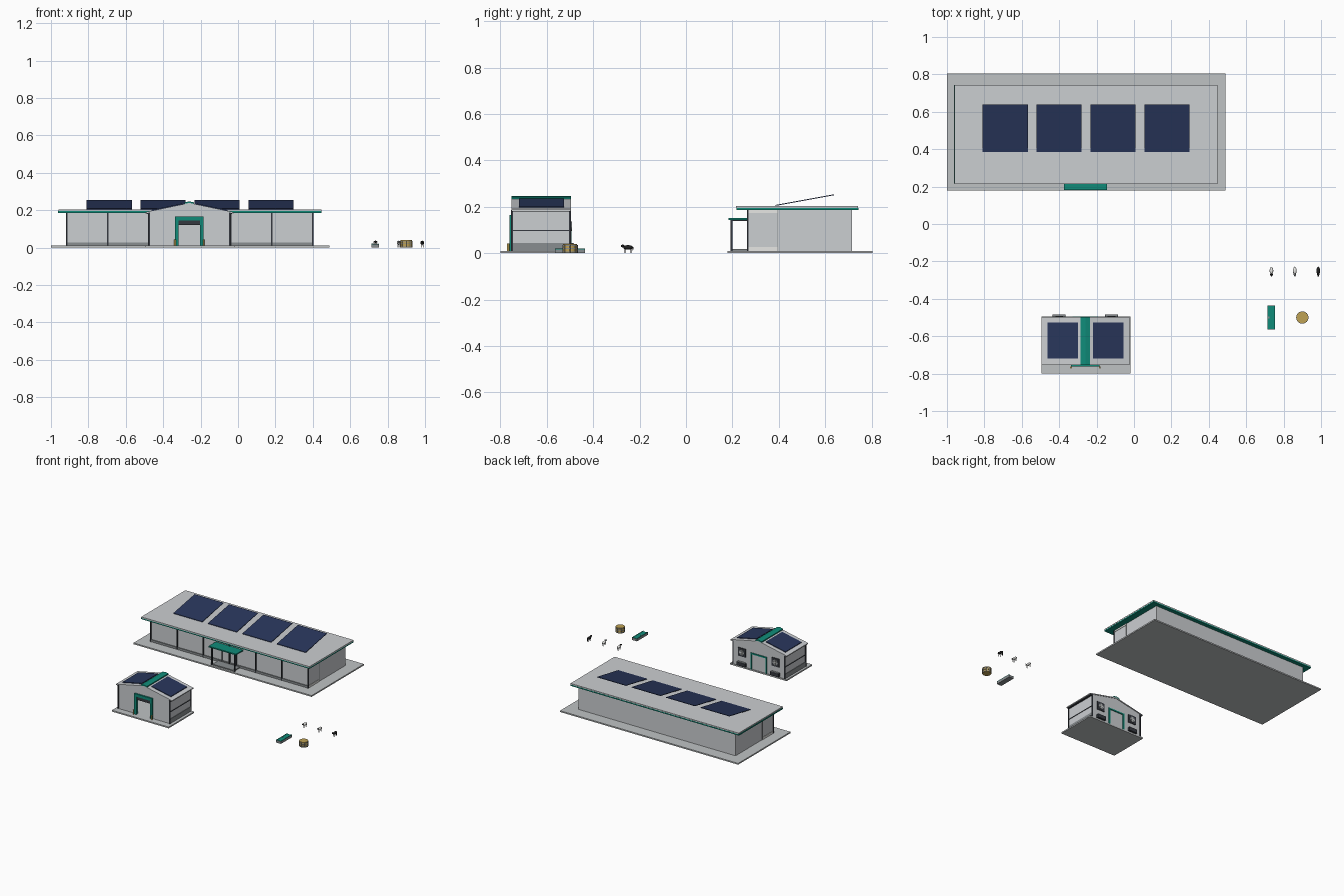
import bpy, bmesh, math
from mathutils import Vector, Matrix

cube = bpy.data.objects.get("Cube")
if cube:
    bpy.data.objects.remove(cube, do_unlink=True)


def material(name, r, g, b):
    m = bpy.data.materials.new(name)
    m.use_nodes = True
    m.diffuse_color = (r, g, b, 1)
    bsdf = next(n for n in m.node_tree.nodes if n.type == 'BSDF_PRINCIPLED')
    bsdf.inputs["Base Color"].default_value = (r, g, b, 1)
    return m


concrete = material("concrete grey", .52, .54, .55)
cladding = material("light cladding", .60, .62, .64)
navy = material("solar navy", .022, .037, .105)
teal = material("teal trim", .005, .26, .19)
charcoal = material("charcoal frame", .035, .04, .05)
steel = material("steel grey", .25, .27, .28)
straw = material("straw tan", .52, .36, .09)
white = material("white", .8, .8, .78)
black = material("black", .015, .015, .015)


def finish(name, bm, mat):
    bmesh.ops.recalc_face_normals(bm, faces=bm.faces)
    mesh = bpy.data.meshes.new(name)
    bm.to_mesh(mesh)
    bm.free()
    mesh.materials.append(mat)
    ob = bpy.data.objects.new(name, mesh)
    bpy.context.collection.objects.link(ob)
    return ob


def box(name, x0, x1, y0, y1, z0, z1, mat):
    bm = bmesh.new()
    bmesh.ops.create_cube(bm, size=1)
    for v in bm.verts:
        v.co = Vector((x1 if v.co.x > 0 else x0, y1 if v.co.y > 0 else y0, z1 if v.co.z > 0 else z0))
    return finish(name, bm, mat)


def prism(name, pts, a, b, mat, axis='y'):
    """Extrude a (side, height) profile from a to b along an axis."""
    bm = bmesh.new()
    place = (lambda p: (p[0], a, p[1])) if axis == 'y' else (lambda p: (a, p[0], p[1]))
    face = bm.faces.new([bm.verts.new(place(p)) for p in pts])
    ext = bmesh.ops.extrude_face_region(bm, geom=[face])
    step = Vector((0, b - a, 0)) if axis == 'y' else Vector((b - a, 0, 0))
    bmesh.ops.translate(bm, vec=step, verts=[g for g in ext['geom'] if isinstance(g, bmesh.types.BMVert)])
    return finish(name, bm, mat)


def drum(name, loc, r, h, mat, axis='z', sides=24):
    bm = bmesh.new()
    rot = Matrix.Rotation(math.pi / 2, 4, 'X') if axis == 'y' else Matrix()
    bmesh.ops.create_cone(bm, cap_ends=True, segments=sides, radius1=r, radius2=r, depth=h,
                          matrix=Matrix.Translation(loc) @ rot)
    return finish(name, bm, mat)


# Long hall: pad, body, flat roof with trim
PAD = .01
L, R, F, B = -.915, .40, .27, .715
box("hall_pad", -1, .49, .18, .805, 0, PAD, concrete)
box("hall_body", L, R, F, B, PAD, .19, cladding)
box("hall_sill", L, R, F - .006, F, PAD, .026, steel)
box("hall_fascia", -.963, .446, .217, .743, .186, .195, teal)
box("hall_roof", -.96, .447, .215, .742, .195, .204, cladding)
for i in range(7):
    x = L + i * (R - L) / 6
    box("hall_mullion", x - .004, x + .004, F - .008, F, PAD, .187, charcoal)
for x, s in ((L, -1), (R, 1)):
    outer = x + s * .003
    for z0, z1 in ((PAD, .027), (.174, .186)):
        box("hall_end_strip", min(x, outer), max(x, outer), F, .395, z0, z1, white)
    box("hall_end_joint", min(x, outer), max(x, outer), .394, .397, PAD, .186, steel)

# Tilted solar arrays on the hall
for i in range(4):
    x = -.81 + i * .2883
    prism("hall_solar_panel", [(.385, .204), (.638, .250), (.638, .254), (.385, .208)], x, x + .242, navy, 'x')

# Entrance canopy, posts and doors
box("entrance_canopy", -.375, -.145, .183, .268, .143, .152, teal)
box("entrance_step", -.35, -.17, .195, F - .006, PAD, .018, steel)
for x in (-.355, -.165):
    box("canopy_post", x - .004, x + .004, .192, .200, PAD, .143, charcoal)
    box("canopy_beam", x - .003, x + .003, .192, F, .138, .143, charcoal)
for x in (-.32, -.20):
    box("entrance_jamb", x - .003, x + .003, F - .008, F, PAD, .13, charcoal)
box("entrance_lintel", -.323, -.197, F - .008, F, .125, .131, charcoal)

# Gabled barn: pad, gable ends, side walls
C, HW, YF, YB = -.26, .215, -.75, -.50
EAVE, PEAK = .187, .232
DW, DH = .0575, .145
box("barn_pad", -.495, -.02, -.80, -.495, 0, PAD, concrete)
prism("barn_front_wall", [(C - HW, PAD), (C - DW, PAD), (C - DW, DH), (C + DW, DH), (C + DW, PAD),
                          (C + HW, PAD), (C + HW, EAVE), (C, PEAK), (C - HW, EAVE)], YF, YF + .008, cladding)
prism("barn_back_wall", [(C - HW, PAD), (C + HW, PAD), (C + HW, EAVE), (C, PEAK), (C - HW, EAVE)],
      YB - .008, YB, cladding)
for s in (-1, 1):
    def side(name, a, b, y0, y1, z0, z1, mat):
        xa, xb = sorted((C + s * a, C + s * b))
        box(name, xa, xb, y0, y1, z0, z1, mat)

    side("barn_side_wall", HW - .008, HW, YF, YB, PAD, EAVE, cladding)
    side("barn_side_base", HW, HW + .003, YF, YB, PAD, .045, steel)
    side("barn_side_rail", HW, HW + .003, YF, YB, .095, .100, charcoal)
    side("barn_gutter", HW, HW + .014, YF, YB, .179, .186, charcoal)
    for y in (YF, YB):
        side("barn_corner_post", HW - .004, HW + .004, y - .004, y + .004, PAD, EAVE, charcoal)

    # Roof slope, solar sheet and its share of the ridge
    def slope(name, a, b, lift, thick, y0, y1, mat):
        h = lambda d: PEAK - (PEAK - EAVE) * d / HW + lift
        prism(name, [(C + s * a, h(a)), (C + s * b, h(b)), (C + s * b, h(b) + thick),
                     (C + s * a, h(a) + thick)], y0, y1, mat)

    slope("barn_roof_slope", 0, .235, 0, .007, YF - .003, YB + .004, cladding)
    slope("barn_solar_panel", .04, .203, .007, .005, -.72, -.527, navy)
    slope("barn_ridge_cap", 0, .025, .007, .008, YF - .003, YB + .004, teal)

    # Front door jamb with bollard, back door jamb
    side("front_door_jamb", DW, .076, YF - .012, YF + .008, PAD, .165, teal)
    side("back_door_jamb", .058, .068, YB, YB + .006, PAD, .135, teal)
    drum("door_bollard", (C + s * .077, YF - .017, PAD + .016), .005, .032, straw, sides=12)

    # Back windows with fans, and the units below them
    side("back_window", .108, .172, YB, YB + .005, .085, .148, charcoal)
    drum("window_fan", (C + s * .14, YB + .006, .1165), .021, .004, steel, 'y')
    side("fan_bar", .119, .161, YB + .006, YB + .009, .114, .119, white)
    side("fan_post", .1375, .1425, YB + .006, YB + .009, .096, .137, white)
    side("back_unit", .105, .175, YB, YB + .016, .016, .042, charcoal)
    side("back_unit_lid", .108, .172, YB, YB + .015, .042, .045, steel)

box("front_door_header", C - .076, C + .076, YF - .012, YF + .008, .145, .165, teal)
box("roller_shutter", C - DW, C + DW, YF - .006, YF + .012, .120, .145, charcoal)
box("back_door_header", C - .068, C + .068, YB, YB + .006, .125, .135, teal)

# Water trough
TX, TY = .735, -.50
box("trough_base", TX - .02, TX + .02, TY - .065, TY + .065, 0, .017, steel)
box("trough_water", TX - .017, TX + .017, TY - .062, TY + .062, .017, .019, teal)
for s in (-1, 1):
    box("trough_rim", TX + s * .0185 - .0015, TX + s * .0185 + .0015, TY - .065, TY + .065, .017, .021, teal)
box("trough_float", TX - .019, TX - .010, TY - .006, TY + .006, .019, .022, steel)

# Round bale in a ring feeder
hay = (.90, -.50)
drum("hay_bale", (*hay, .02), .031, .04, straw)
for z in (.005, .020, .034):
    drum("feeder_ring", (*hay, z), .033, .004, steel)
for i in range(8):
    a = i * math.pi / 4
    drum("feeder_post", (hay[0] + .032 * math.cos(a), hay[1] + .032 * math.sin(a), .018), .0015, .036, steel, sides=6)


# Cattle
def ball(name, loc, size, mat):
    bm = bmesh.new()
    bmesh.ops.create_uvsphere(bm, u_segments=12, v_segments=8, radius=1,
                              matrix=Matrix.Translation(loc) @ Matrix.Diagonal((*size, 1)))
    for f in bm.faces:
        f.smooth = True
    return finish(name, bm, mat)


for x, coat, patch in ((.735, white, black), (.86, white, steel), (.985, black, black)):
    y = -.25
    ball("cow_body", (x, y, .025), (.010, .021, .010), coat)
    ball("cow_head", (x, y - .023, .031), (.005, .008, .006), patch)
    ball("cow_ears", (x, y - .020, .034), (.010, .002, .002), patch)
    ball("cow_tail", (x, y + .021, .021), (.001, .002, .009), patch)
    for sx in (-1, 1):
        for dy in (-.013, .013):
            drum("cow_leg", (x + sx * .005, y + dy, .010), .002, .020, coat, sides=8)
